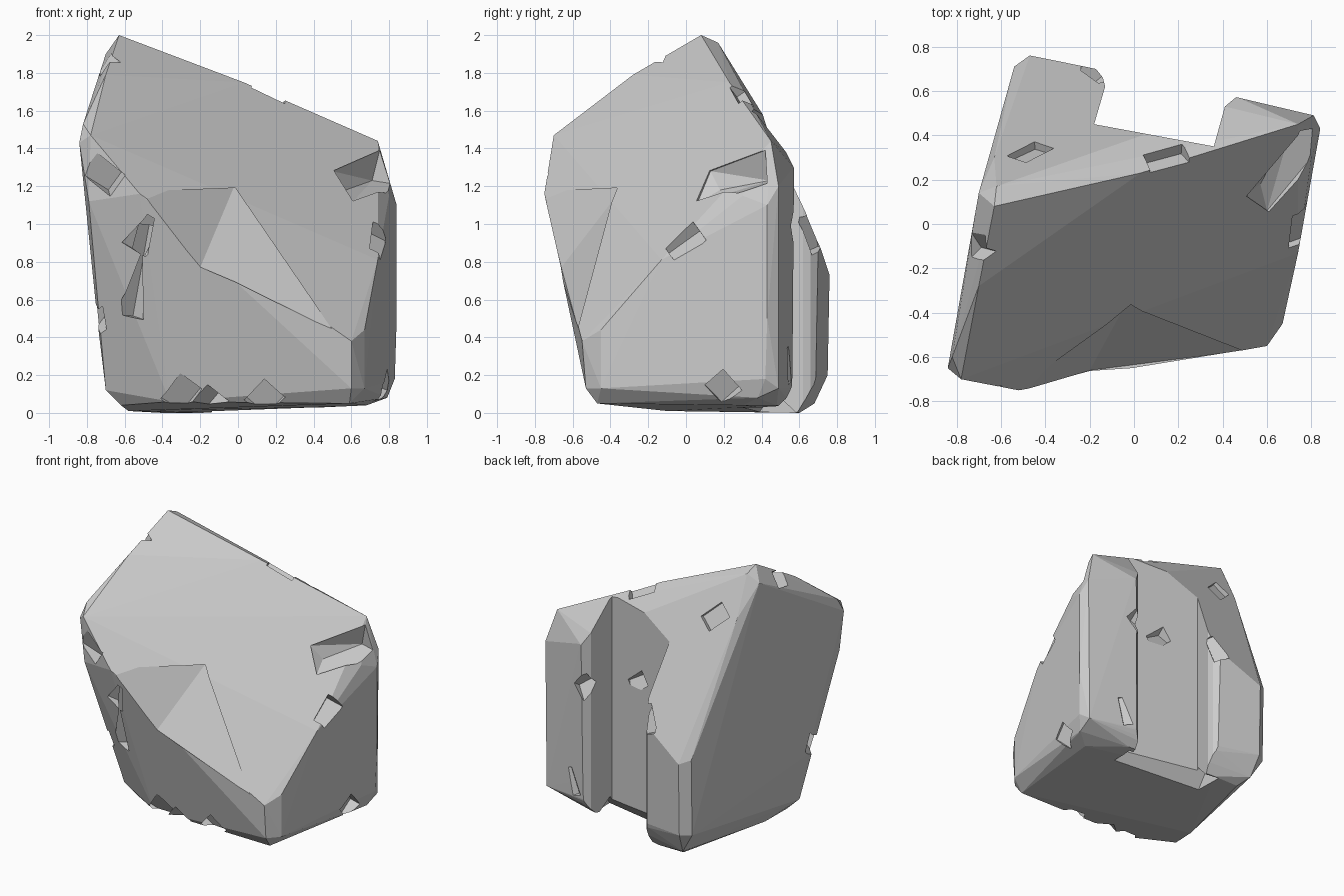
import bpy
import bmesh
from math import radians
from mathutils import Matrix, Vector, Euler

default_cube = bpy.data.objects.get("Cube")
if default_cube:
    bpy.data.objects.remove(default_cube, do_unlink=True)

stone = bpy.data.materials.new("stone_grey")
stone.use_nodes = True
grey = (0.6, 0.6, 0.6, 1.0)
stone.diffuse_color = grey
stone.node_tree.nodes["Principled BSDF"].inputs["Base Color"].default_value = grey


def make_object(name, mesh_builder):
    """Wrap a bmesh in a new object."""
    bmesh.ops.recalc_face_normals(mesh_builder, faces=mesh_builder.faces)
    mesh = bpy.data.meshes.new(name)
    mesh_builder.to_mesh(mesh)
    mesh_builder.free()
    mesh.materials.append(stone)
    obj = bpy.data.objects.new(name, mesh)
    bpy.context.collection.objects.link(obj)
    return obj


def hull(name, points):
    """Convex solid around a few corner points."""
    builder = bmesh.new()
    for point in points:
        builder.verts.new(point)
    result = bmesh.ops.convex_hull(builder, input=builder.verts)
    loose = {v for v in result["geom_interior"] + result["geom_unused"]
             if isinstance(v, bmesh.types.BMVert)}
    bmesh.ops.delete(builder, geom=list(loose), context="VERTS")
    return make_object(name, builder)


def prism(name, outline, bottom, top):
    """Vertical prism from a ground outline."""
    builder = bmesh.new()
    face = builder.faces.new([builder.verts.new((x, y, bottom)) for x, y in outline])
    extruded = bmesh.ops.extrude_face_region(builder, geom=[face])["geom"]
    moved = [v for v in extruded if isinstance(v, bmesh.types.BMVert)]
    bmesh.ops.translate(builder, verts=moved, vec=Vector((0, 0, top - bottom)))
    return make_object(name, builder)


def wedge(name, location, size, angles):
    """Turned block used to chip an edge."""
    builder = bmesh.new()
    turn = Euler([radians(a) for a in angles]).to_matrix().to_4x4()
    matrix = Matrix.Translation(location) @ turn @ Matrix.Diagonal((*size, 1))
    bmesh.ops.create_cube(builder, size=1, matrix=matrix)
    return make_object(name, builder)


def carve(target, cutter):
    """Subtract the cutter, then discard it."""
    cutter.hide_render = True
    modifier = target.modifiers.new("carve", "BOOLEAN")
    modifier.operation = "DIFFERENCE"
    modifier.solver = "EXACT"
    modifier.object = cutter
    bpy.context.view_layer.objects.active = target
    bpy.ops.object.modifier_apply(modifier=modifier.name)
    bpy.data.objects.remove(cutter, do_unlink=True)


# Corners of the sloping top
top_corners = [
    (-.63, .08, 2), (-.62, .17, 1.96), (-.7, .14, 1.9), (.03, .23, 1.75),
    (.2, .27, 1.63), (.74, .45, 1.44), (-.7, -.28, 1.79), (-.78, -.7, 1.47),
    (-.84, -.65, 1.43), (-.82, -.6, 1.53), (-.79, -.67, 1.12),
    (-.52, -.75, 1.16), (-.37, -.69, 1.04), (-.2, -.66, .77), (.5, -.56, .44),
    (.6, -.55, .38), (.67, -.45, .44), (.74, -.13, .81), (.8, .3, 1.15),
]

# Corners of the two rear pillars
rear_corners = [
    (.81, .49, 1.2), (.84, .43, 1.1), (.84, .43, .5), (.47, .57, 1.3),
    (.41, .53, 1.38), (-.63, .3, 1.68), (-.54, .71, .76), (-.47, .76, .73),
    (-.17, .69, .85),
]

# Corners of the chamfered foot, cut back at the front left
foot_corners = [
    (-.74, -.37, .45), (-.7, -.33, .12), (-.62, -.3, .04), (-.36, -.47, .06),
    (.59, -.47, .05), (.6, -.53, .13), (.67, -.45, .13), (.83, .42, .18),
    (.79, .38, .08), (.68, .3, .04), (.8, .49, .13), (.47, .54, .14),
    (.45, .48, .04), (-.54, .7, .2), (-.47, .75, .2), (-.45, .68, .05),
    (-.4, .6, 0), (-.17, .68, .15), (-.2, .6, 0), (-.58, -.1, .01),
]
rock = hull("rock", top_corners + rear_corners + foot_corners)

# Deep recess between the rear pillars
recess_outline = [
    (-.18, .45), (.36, .35), (.41, .53), (.53, .63), (.5, .9),
    (-.25, .9), (-.22, .76), (-.14, .66), (-.13, .62),
]
carve(rock, prism("recess_cutter", recess_outline, -.2, 2.2))

# Chamfer under the recess wall
chamfer_corners = [(x, y - x * .17, z) for x in (-.24, .42)
                   for y, z in ((.43, .12), (.33, -.02), (.58, -.02))]
carve(rock, hull("recess_chamfer_cutter", chamfer_corners))

# Shallow break where the slope meets the front
break_corners = [
    (-.02, -.33, 1.2), (-.52, -.76, 1.17), (-.37, -.69, 1.04),
    (-.2, -.66, .77), (.5, -.57, .44), (.1, -1.1, 1),
]
carve(rock, hull("front_break_cutter", break_corners))

# Broken groove below the right top corner
groove_corners = [
    (.5, .13, 1.28), (.6, .06, 1.11), (.57, .18, 1.18), (.75, .42, 1.39),
    (1, .3, 1.45), (.71, .44, 1.23), (.9, .42, 1.2), (.8, -.05, 1.4),
]
carve(rock, hull("groove_cutter", groove_corners))

# Small chips: location, size, turn in degrees
chips = {
    "front_crack": ((-.52, -.58, .75), (.1, .1, .5), (12, 3, 40)),
    "front_crack_head": ((-.5, -.66, .95), (.12, .1, .2), (20, 25, 35)),
    "front_foot_left": ((-.3, -.51, .08), (.14, .13, .18), (35, 30, 20)),
    "front_foot_middle": ((-.15, -.5, .06), (.16, .12, .12), (40, 15, 50)),
    "front_foot_right": ((.14, -.5, .07), (.15, .14, .16), (30, 40, 15)),
    "left_corner": ((-.72, -.73, 1.26), (.2, .14, .14), (25, 30, 20)),
    "left_lower_edge": ((-.74, -.42, .5), (.1, .12, .2), (15, 35, 30)),
    "left_upper_edge": ((-.73, -.11, 1.86), (.13, .13, .12), (30, 20, 45)),
    "right_edge": ((.76, -.02, .92), (.12, .2, .12), (40, 25, 20)),
    "right_foot": ((.79, .2, .13), (.11, .13, .14), (45, 20, 10)),
    "ridge": ((.15, .31, 1.69), (.2, .1, .09), (40, 25, 15)),
    "rear_slope": ((-.47, .35, 1.67), (.18, .12, .12), (30, 40, 25)),
    "rear_left_edge": ((-.16, .67, .95), (.08, .1, .2), (20, 10, 40)),
    "rear_right_edge": ((.43, .57, .98), (.13, .12, .15), (40, 35, 20)),
    "rear_right_foot": ((.55, .57, .25), (.08, .07, .2), (10, 15, 45)),
    "recess_wall": ((.12, .41, 1.05), (.16, .08, .1), (35, 30, 10)),
}
for name, (location, size, angles) in chips.items():
    carve(rock, wedge(name + "_cutter", location, size, angles))

# Tidy nearly flat facets and keep hard faces
builder = bmesh.new()
builder.from_mesh(rock.data)
bmesh.ops.dissolve_limit(builder, angle_limit=radians(1.5),
                         verts=builder.verts, edges=builder.edges)
for face in builder.faces:
    face.smooth = False
    face.material_index = 0
builder.to_mesh(rock.data)
builder.free()
